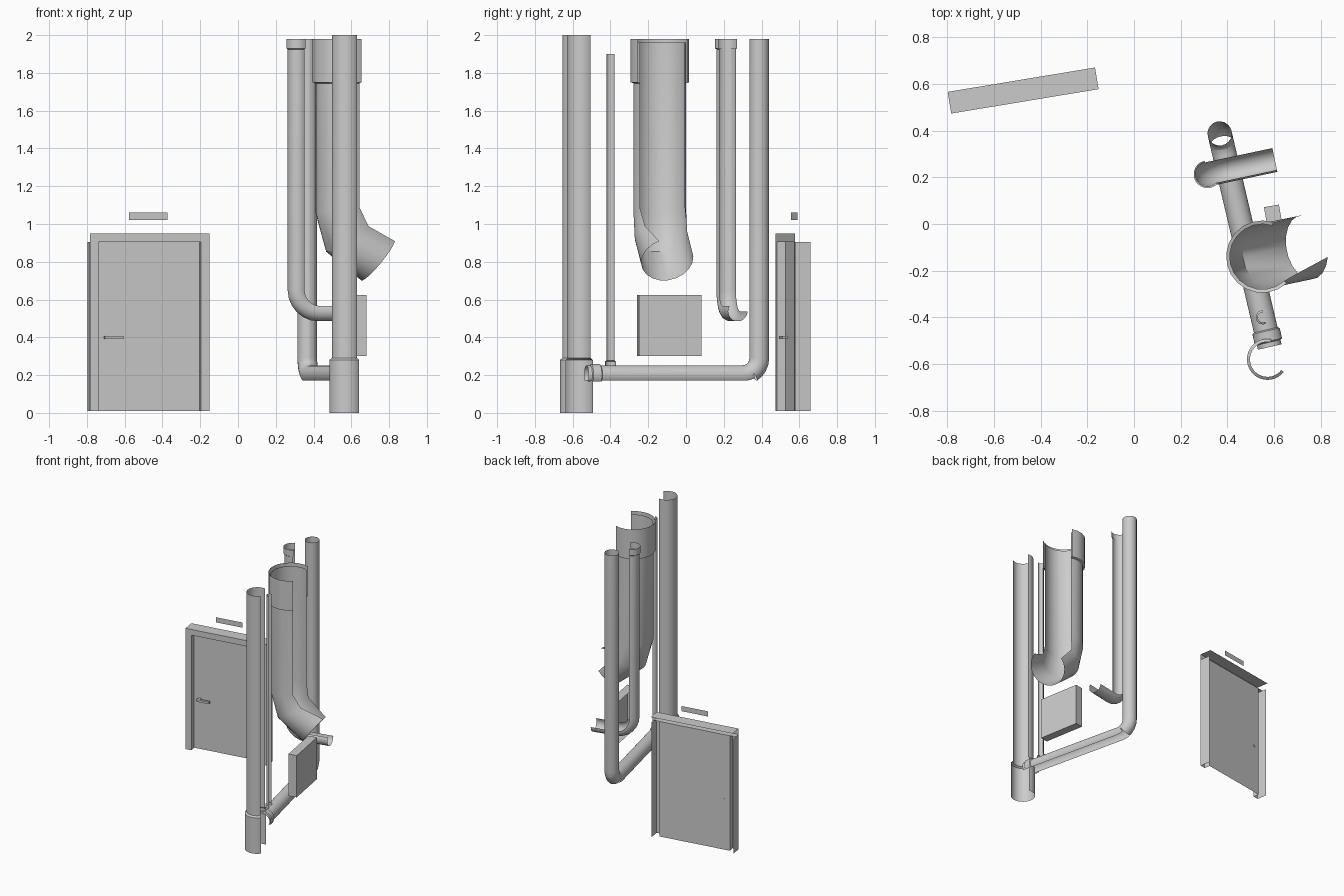
import bpy, math
from mathutils import Vector as V

if "Cube" in bpy.data.objects:
    bpy.data.objects.remove(bpy.data.objects["Cube"])

UP = V((0, 0, 1))


def make(name, verts, faces, smooth=False):
    me = bpy.data.meshes.new(name)
    me.from_pydata([tuple(v) for v in verts], [], faces)
    me.update()
    if smooth:
        me.polygons.foreach_set("use_smooth", [True] * len(me.polygons))
        me.set_sharp_from_angle(angle=math.radians(35))
    ob = bpy.data.objects.new(name, me)
    bpy.context.collection.objects.link(ob)
    return ob


def heading(deg):
    return V((math.cos(math.radians(deg)), math.sin(math.radians(deg)), 0))


def sweep(name, base, d, path, arc, seg=20):
    """Open pipe shell. path: (distance along d, z, radius) running downward/outward.
    arc: start and end angle (a pair, or one pair per path point), 0 = inside of the bend."""
    b = (-UP).cross(d)
    pts = [V((base[0], base[1], 0)) + d * u + UP * z for u, z, r in path]
    arcs = [arc] * len(path) if not isinstance(arc[0], tuple) else arc
    verts, faces = [], []
    for i, p in enumerate(pts):
        t0 = (p - pts[i - 1]).normalized() if i else (pts[1] - p).normalized()
        t1 = (pts[i + 1] - p).normalized() if i < len(pts) - 1 else t0
        n = b.cross((t0 + t1).normalized())
        miter = 1 / math.cos(t0.angle(t1, 0) / 2)
        for k in range(seg + 1):
            a = math.radians(arcs[i][0] + (arcs[i][1] - arcs[i][0]) * k / seg)
            r = path[i][2]
            # stepped radii (vertical collars) keep the path straight, so miter is 1 there
            verts.append(p + n * (r * miter * math.cos(a)) + b * (r * math.sin(a)))
    m = seg + 1
    for i in range(len(pts) - 1):
        for k in range(seg):
            faces.append((i * m + k, i * m + k + 1, (i + 1) * m + k + 1, (i + 1) * m + k))
    return make(name, verts, faces, True)


def bend(R, z, r, n=6):
    """Quarter bend from straight down to horizontal at height z."""
    return [(R - R * math.cos(i * math.pi / 2 / n), z + R - R * math.sin(i * math.pi / 2 / n), r)
            for i in range(n + 1)]


def placed(ob, loc, deg):
    ob.location = loc
    ob.rotation_euler = (0, 0, math.radians(deg))
    return ob


def strip(name, outline, lo, hi, axis):
    """Open profile extruded along x (profile in y,z) or z (profile in x,y)."""
    verts = []
    for p in outline:
        for h in (lo, hi):
            verts.append((h, *p) if axis == 'x' else (*p, h))
    return make(name, verts, [(2 * i, 2 * i + 1, 2 * i + 3, 2 * i + 2) for i in range(len(outline) - 1)])


def box(name, x, y, z, skip=()):
    verts = [(i, j, k) for i in x for j in y for k in z]
    sides = {'-x': (0, 1, 3, 2), '+x': (4, 6, 7, 5), '-y': (0, 4, 5, 1),
             '+y': (2, 3, 7, 6), '-z': (0, 2, 6, 4), '+z': (1, 5, 7, 3)}
    return make(name, verts, [f for s, f in sides.items() if s not in skip])


# Door: jambs and lintel are open at the back, the panel sits mid-depth
DOOR, TURN = (-0.475, 0.572, 0), 9.4
for side, s in (("left", -1), ("right", 1)):
    placed(strip(side + "_jamb", [(s * 0.275, 0.0), (s * 0.275, -0.047), (s * 0.32, -0.047), (s * 0.32, 0.035)],
                 0.01, 0.905, 'z'), DOOR, TURN)
placed(strip("lintel", [(0.0, 0.905), (-0.047, 0.905), (-0.047, 0.95), (0.047, 0.95)], -0.32, 0.32, 'x'), DOOR, TURN)
placed(strip("door_panel", [(-0.275, 0), (0.275, 0)], 0.01, 0.905, 'z'), DOOR, TURN)
placed(box("door_handle", (-0.24, -0.14), (-0.04, -0.022), (0.392, 0.408)), DOOR, TURN)
placed(box("handle_stem", (-0.235, -0.22), (-0.022, 0.004), (0.393, 0.407)), DOOR, TURN)
placed(strip("wall_sign", [(-0.104, 0), (0.104, 0)], 1.02, 1.06, 'z'), DOOR, TURN)

# Front column with a wider foot sleeve
sweep("front_column", (0.572, -0.58), heading(0),
      [(0, 2.0, 0.075), (0, 0.29, 0.075), (0, 0.28, 0.088), (0, 0, 0.088)], (38, 280), 24)

# Rear riser: full round, bending into a low pipe that is open underneath
REAR, RUN = (0.367, 0.388), heading(-76.8)
elbow = bend(0.09, 0.2, 0.052)
sweep("rear_riser", REAR, RUN, [(0, 1.98, 0.052)] + elbow[:5], (0, 360))
sweep("low_pipe", REAR, RUN, elbow[4:] + [(0.94, 0.2, 0.052)], (-125, 125))
sweep("low_pipe_collar", REAR, RUN, [(0.865, 0.2, 0.053), (0.87, 0.2, 0.06), (0.915, 0.2, 0.06), (0.92, 0.2, 0.053)],
      (-125, 125))

# Thin conduit standing on the low pipe
sweep("thin_conduit", (0.552, -0.4), heading(12),
      [(0, 1.9, 0.022), (0, 0.277, 0.022), (0, 0.272, 0.03), (0, 0.245, 0.03)], (75, 285), 12)

# Side pipe: half shell with a top collar, bending out to the right
SIDE, OUT = (0.315, 0.213), heading(12)
sweep("side_pipe", SIDE, OUT, [(0, 1.93, 0.052)] + bend(0.115, 0.537, 0.052) + [(0.295, 0.537, 0.052)], (57, 270))
sweep("side_pipe_collar", SIDE, OUT, [(0, 1.98, 0.059), (0, 1.93, 0.059), (0, 1.925, 0.052)], (57, 270))

# Large duct with a segmented elbow, open on its outer side
BIG = (0.55, -0.14)
sweep("large_duct", BIG, OUT,
      [(0, 1.96, 0.14), (0, 1.077, 0.14), (0.04, 0.934, 0.14), (0.195, 0.81, 0.14)],
      [(60, 300), (60, 300), (48, 290), (25, 280)], 14)
sweep("large_duct_collar", BIG, OUT,
      [(0, 1.96, 0.14), (0, 1.98, 0.155)][::-1] and [(0, 1.98, 0.155), (0, 1.75, 0.155), (0, 1.745, 0.14)],
      (60, 300), 14)

# Wall box with an open back
placed(box("wall_box", (-0.0325, 0.0325), (-0.168, 0.168), (0.30, 0.625), skip=('-x',)), (0.618, -0.088, 0), 10)
